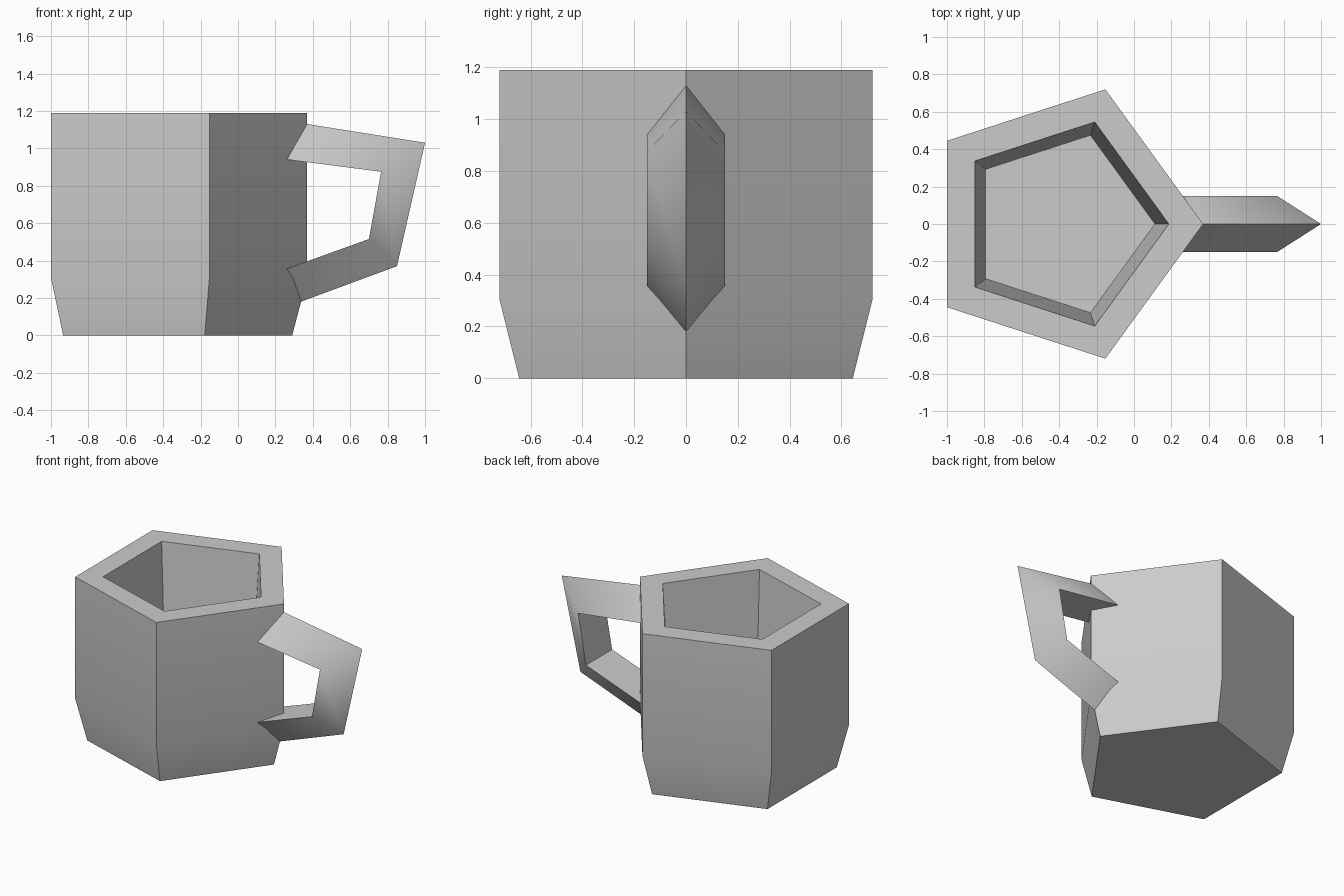
import bpy, bmesh, math

cube = bpy.data.objects.get("Cube")
if cube:
    bpy.data.objects.remove(cube, do_unlink=True)

# One plain grey for the whole mug
grey = bpy.data.materials.new("grey_clay")
grey.use_nodes = True
colour = (0.6, 0.6, 0.6, 1)
grey.diffuse_color = colour
grey.node_tree.nodes["Principled BSDF"].inputs["Base Color"].default_value = colour


def loft(name, rings):
    """Skin a list of closed rings, cap both ends, smooth gentle bends."""
    bm = bmesh.new()
    loops = [[bm.verts.new(p) for p in ring] for ring in rings]
    for low, high in zip(loops, loops[1:]):
        n = len(low)
        for i in range(n):
            j = (i + 1) % n
            bm.faces.new((low[i], low[j], high[j], high[i]))
    bm.faces.new(loops[0][::-1])
    bm.faces.new(loops[-1])
    bmesh.ops.recalc_face_normals(bm, faces=bm.faces)
    mesh = bpy.data.meshes.new(name)
    bm.to_mesh(mesh)
    bm.free()
    mesh.materials.append(grey)
    obj = bpy.data.objects.new(name, mesh)
    bpy.context.collection.objects.link(obj)
    bpy.ops.object.select_all(action='DESELECT')
    obj.select_set(True)
    bpy.context.view_layer.objects.active = obj
    bpy.ops.object.shade_smooth_by_angle(angle=math.radians(57))
    return obj


def pentagon(radius, z, centre_x=-0.387):
    turns = [math.tau * i / 5 for i in range(5)]
    return [(centre_x + radius * math.cos(a), radius * math.sin(a), z) for a in turns]


# Five-sided cup: tapered foot, straight wall, thick rim, sloping inside, floor
cup_profile = [(0.677, 0), (0.757, 0.305), (0.757, 1.19), (0.573, 1.19), (0.499, 0.17)]
loft("mug_body", [pentagon(r, z) for r, z in cup_profile])

# Handle: triangular section with its ridge outside and a flat inner face
ridge = [(0.368, 1.13), (1.0, 1.03), (0.85, 0.37), (0.336, 0.18)]
inside = [(0.262, 0.94), (0.765, 0.875), (0.70, 0.515), (0.262, 0.357)]
half_width = 0.15
loft("mug_handle", [
    [(ox, 0, oz), (ix, half_width, iz), (ix, -half_width, iz)]
    for (ox, oz), (ix, iz) in zip(ridge, inside)
])
